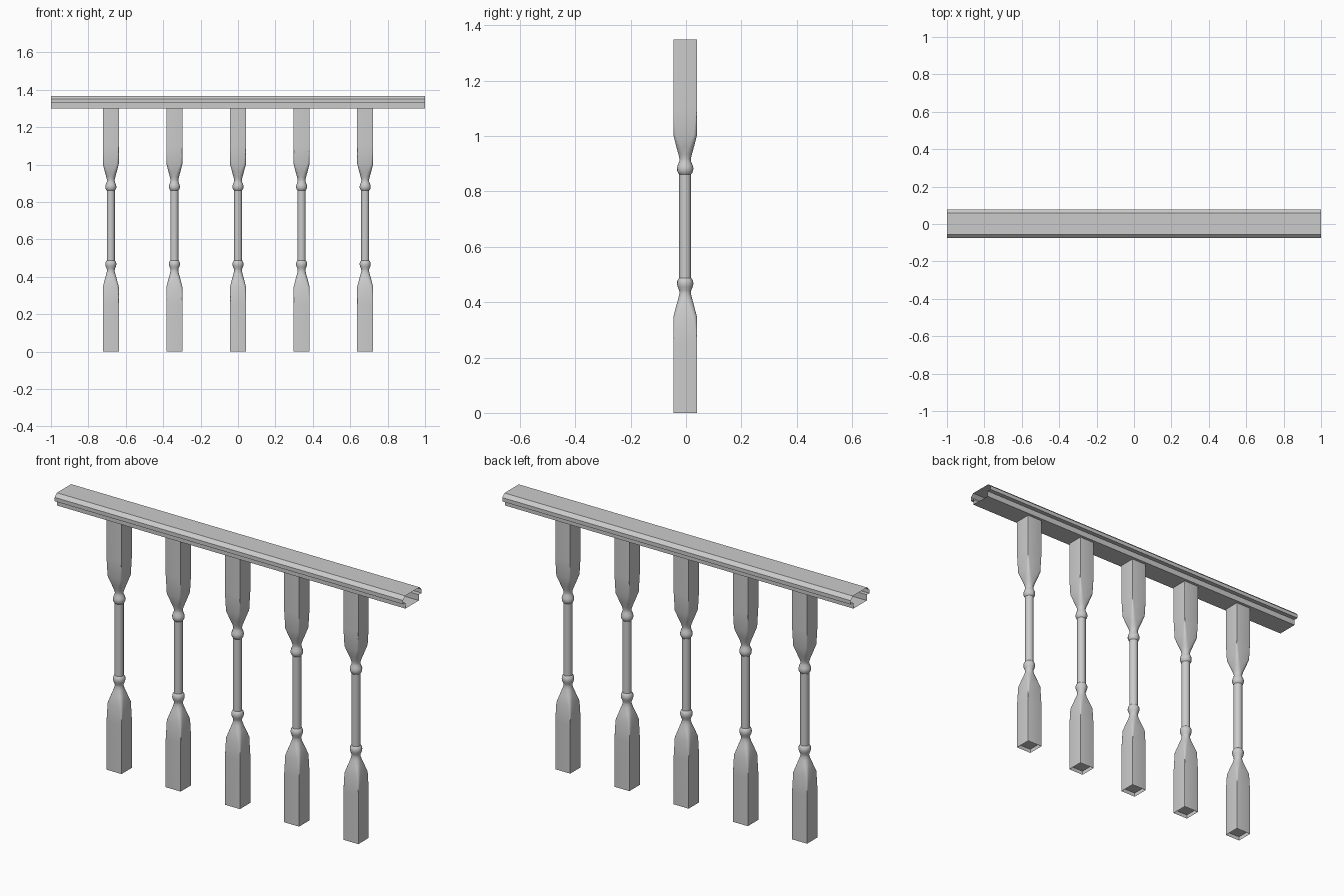
import bpy, bmesh, math

if "Cube" in bpy.data.objects:
    bpy.data.objects.remove(bpy.data.objects["Cube"])

YC = -0.003
HALF = 0.043
MID = 0.675
SEG = 5  # points per rounded corner


def ring(bm, z, h, c):
    """Rounded square of half width h and corner radius c."""
    pts = []
    for q in range(4):
        a0 = q * math.pi / 2
        sx, sy = ((1, 1), (-1, 1), (-1, -1), (1, -1))[q]
        for i in range(SEG):
            a = a0 + math.pi / 2 * (i + 0.001) / (SEG - 0.998)
            pts.append(bm.verts.new((sx * (h - c) + c * math.cos(a),
                                     sy * (h - c) + c * math.sin(a) + YC, z)))
    return pts


# Baluster: lower half of the profile (z, half width, corner radius), mirrored upward
lower = [(0.0, HALF, 0.0005), (0.25, HALF, 0.0005), (0.345, HALF, 0.013),
         (0.39, 0.0315, 0.019), (0.415, 0.0245, 0.021), (0.432, 0.0205, 0.02),
         (0.442, 0.0215, 0.021), (0.455, 0.027, 0.0265), (0.465, 0.0295, 0.029),
         (0.475, 0.029, 0.0285), (0.484, 0.025, 0.0245), (0.488, 0.0215, 0.021)]
profile = lower + [(2 * MID - z, h, c) for z, h, c in reversed(lower)]

bm = bmesh.new()
rings = [ring(bm, z, h, min(c, h - 0.0003)) for z, h, c in profile]
for a, b in zip(rings, rings[1:]):
    n = len(a)
    for i in range(n):
        bm.faces.new((a[i], a[(i + 1) % n], b[(i + 1) % n], b[i]))
bm.faces.new(rings[-1])
# recessed bottom cap
bm.faces.new(list(reversed(ring(bm, 0.02, HALF - 0.0005, 0.0005))))
mesh = bpy.data.meshes.new("baluster")
bm.to_mesh(mesh)
bm.free()

for k in range(5):
    ob = bpy.data.objects.new(f"baluster_{k + 1}", mesh)
    ob.location.x = (k - 2) * 0.34
    bpy.context.collection.objects.link(ob)
    ob.select_set(True)
    bpy.context.view_layer.objects.active = ob
bpy.ops.object.shade_smooth_by_angle(angle=math.radians(30))

# Handrail: open-ended moulded profile swept along x
section = [(-0.055, 1.30), (0.055, 1.30), (0.055, 1.33), (0.078, 1.33), (0.078, 1.35),
           (0.060, 1.367), (-0.057, 1.367), (-0.075, 1.35), (-0.075, 1.33), (-0.055, 1.33)]
bm = bmesh.new()
left = [bm.verts.new((-1, y, z)) for y, z in section]
right = [bm.verts.new((1, y, z)) for y, z in section]
for i in range(len(section)):
    j = (i + 1) % len(section)
    bm.faces.new((left[i], left[j], right[j], right[i]))
bmesh.ops.recalc_face_normals(bm, faces=bm.faces)
mesh = bpy.data.meshes.new("handrail")
bm.to_mesh(mesh)
bm.free()
bpy.context.collection.objects.link(bpy.data.objects.new("handrail", mesh))
